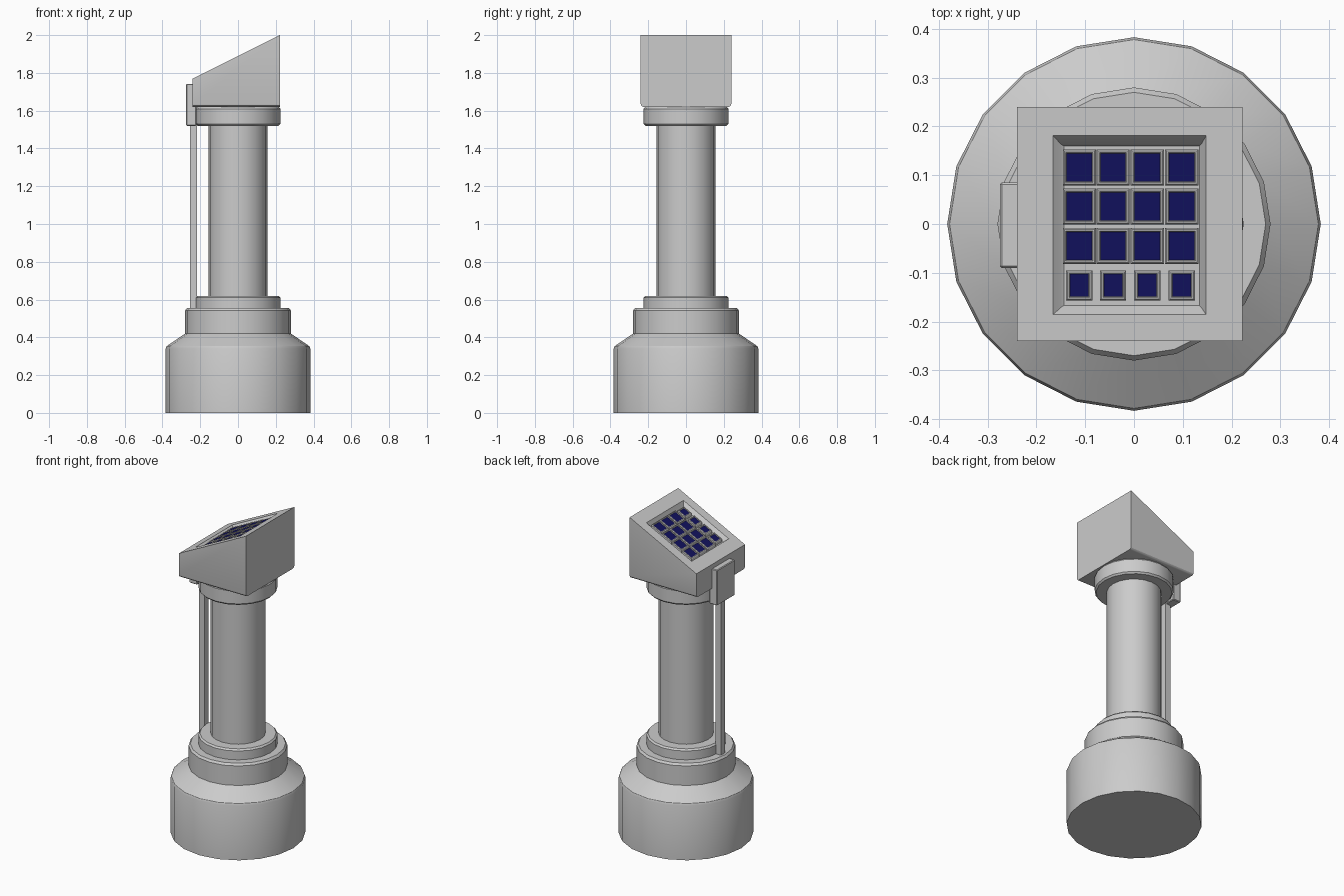
import bpy, bmesh, math
from mathutils import Matrix, Vector

if "Cube" in bpy.data.objects:
    bpy.data.objects.remove(bpy.data.objects["Cube"])

SIDES = 20


def finish(name, bm, mats=(), smooth=True):
    bmesh.ops.recalc_face_normals(bm, faces=bm.faces)
    me = bpy.data.meshes.new(name)
    bm.to_mesh(me)
    bm.free()
    ob = bpy.data.objects.new(name, me)
    bpy.context.collection.objects.link(ob)
    for m in mats:
        me.materials.append(m)
    if smooth:
        bpy.ops.object.select_all(action='DESELECT')
        ob.select_set(True)
        bpy.context.view_layer.objects.active = ob
        bpy.ops.object.shade_smooth_by_angle(angle=math.radians(30))
    return ob


def bridge(bm, a, b):
    n = len(a)
    return [bm.faces.new((a[i], a[(i + 1) % n], b[(i + 1) % n], b[i])) for i in range(n)]


def lathe(name, profile):
    """Turn an (r, z) profile into a closed solid."""
    bm = bmesh.new()
    rings = [[bm.verts.new((r * math.cos(2 * math.pi * i / SIDES),
                            r * math.sin(2 * math.pi * i / SIDES), z))
              for i in range(SIDES)] for r, z in profile]
    for a, b in zip(rings, rings[1:]):
        bridge(bm, a, b)
    bm.faces.new(rings[0])
    bm.faces.new(rings[-1])
    return finish(name, bm)


def box(name, lo, hi, bevel=0.0):
    lo, hi = Vector(lo), Vector(hi)
    bm = bmesh.new()
    bmesh.ops.create_cube(bm, size=1)
    for v in bm.verts:
        v.co = (lo + hi) / 2 + v.co * (hi - lo)
    if bevel:
        bmesh.ops.bevel(bm, geom=bm.edges[:], offset=bevel, segments=1, affect='EDGES')
    return finish(name, bm, smooth=False)


# Round pedestal
lathe("base", [(.383, 0), (.383, .34), (.378, .353), (.28, .42), (.28, .542), (.27, .555), (.2, .555)])
lathe("column_foot", [(.225, .54), (.225, .61), (.216, .62), (.14, .62)])
lathe("column", [(.155, .6), (.155, 1.54)])
lathe("collar", [(.14, 1.52), (.215, 1.52), (.224, 1.53), (.224, 1.61), (.216, 1.62), (.14, 1.625)])

# Cable conduit and its junction box
box("conduit", (-.255, -.02, .545), (-.217, .02, 1.53))
box("junction_box", (-.275, -.09, 1.52), (-.22, .085, 1.742), .004)

# Sloped panel frame: local u runs up the slope, v along y, n out of it
X0, X1, Z0, Z1, W = -.24, .222, 1.77, 2.0, .24
ang = math.atan2(Z1 - Z0, X1 - X0)
CA, SA = math.cos(ang), math.sin(ang)
XM = (X0 + X1) / 2
panel = Matrix.Translation((XM, 0, (Z0 + Z1) / 2)) @ Matrix.Rotation(-ang, 4, 'Y')


def on_panel(x, y, h):
    """Point seen from above at (x, y), at height h off the sloped panel."""
    return panel @ Vector(((x - XM + h * SA) / CA, y, h))


def rect(bm, xa, xb, ya, yb, h):
    return [bm.verts.new(on_panel(x, y, h)) for x, y in ((xa, ya), (xb, ya), (xb, yb), (xa, yb))]


# Wedge head with a recessed keypad well
FLOOR = -.026
bm = bmesh.new()
bottom = [bm.verts.new((x, y, 1.62)) for x, y in ((X0, -W), (X1, -W), (X1, W), (X0, W))]
loops = [bottom,
         rect(bm, X0, X1, -W, W, 0),
         rect(bm, -.166, .148, -.186, .181, 0),
         rect(bm, -.150, .138, -.171, .164, -.02),
         rect(bm, -.144, .134, -.167, .160, FLOOR)]
for a, b in zip(loops, loops[1:]):
    bridge(bm, a, b)
bm.faces.new(loops[-1])
bm.faces.new(bottom)
edges = [e for e in bm.edges if all(v in bottom for v in e.verts)
         and abs(e.verts[0].co.y - e.verts[1].co.y) < .001]
bmesh.ops.bevel(bm, geom=edges, offset=.016, segments=3, profile=.5, affect='EDGES')
finish("sloped_head", bm)

# Keys: grey bevelled rims around blue faces, last row smaller
grey = bpy.data.materials.new("key_rim")
grey.diffuse_color = (.8, .8, .8, 1)
grey.use_nodes = True
grey.node_tree.nodes["Principled BSDF"].inputs["Base Color"].default_value = grey.diffuse_color
blue = bpy.data.materials.new("key_face")
blue.diffuse_color = (.006, .006, .11, 1)
blue.use_nodes = True
blue.node_tree.nodes["Principled BSDF"].inputs["Base Color"].default_value = blue.diffuse_color

for r, y in enumerate((.116, .036, -.045, -.126)):
    w, d = (.068, .074) if r < 3 else (.054, .062)
    for c, x in enumerate((-.112, -.043, .027, .098)):
        bm = bmesh.new()
        rings = []
        for k, h in ((0, FLOOR - .002), (0, -.012), (.003, -.008), (.006, -.008), (.008, -.011)):
            rings.append(rect(bm, x - w / 2 + k, x + w / 2 - k, y - d / 2 + k, y + d / 2 - k, h))
        for a, b in zip(rings, rings[1:]):
            bridge(bm, a, b)
        bm.faces.new(rings[0])
        bm.faces.new(rings[-1]).material_index = 1
        finish(f"key_{r + 1}_{c + 1}", bm, (grey, blue), smooth=False)
